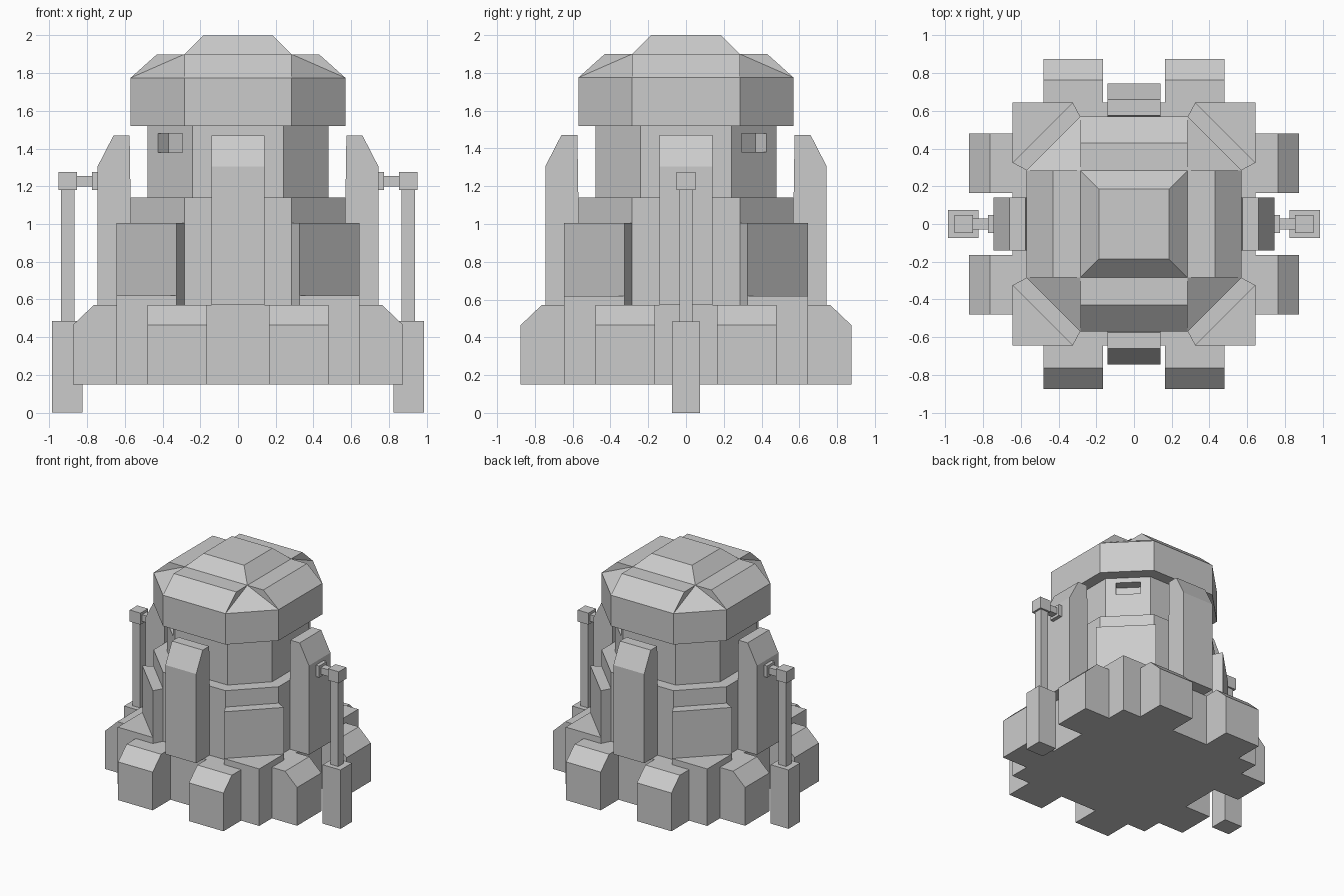
import bpy, bmesh
from math import pi
from mathutils import Matrix, Vector

if "Cube" in bpy.data.objects:
    bpy.data.objects.remove(bpy.data.objects["Cube"])


def finish(name, bm, turn=0.0):
    bmesh.ops.rotate(bm, verts=bm.verts, cent=(0, 0, 0), matrix=Matrix.Rotation(turn, 3, 'Z'))
    bmesh.ops.recalc_face_normals(bm, faces=bm.faces)
    me = bpy.data.meshes.new(name)
    bm.to_mesh(me)
    bm.free()
    ob = bpy.data.objects.new(name, me)
    bpy.context.collection.objects.link(ob)
    return ob


def extrude(name, pts, vec, turn=0.0):
    """Close a 3D outline and sweep it along vec."""
    bm = bmesh.new()
    f = bm.faces.new([bm.verts.new(p) for p in pts])
    new = bmesh.ops.extrude_face_region(bm, geom=[f])['geom']
    bmesh.ops.translate(bm, vec=vec, verts=[v for v in new if isinstance(v, bmesh.types.BMVert)])
    return finish(name, bm, turn)


def prism(name, plan, z0, z1, turn=0.0):
    return extrude(name, [(x, y, z0) for x, y in plan], (0, 0, z1 - z0), turn)


def box(name, x0, x1, hy, z0, z1, turn=0.0):
    return prism(name, [(x0, -hy), (x1, -hy), (x1, hy), (x0, hy)], z0, z1, turn)


def side_profile(name, prof, y0, y1, turn=0.0):
    """Outline in x (outward) and z, swept along y."""
    return extrude(name, [(x, y0, z) for x, z in prof], (0, y1 - y0, 0), turn)


def octagon(r, h):
    return [(r, -h), (r, h), (h, r), (-h, r), (-r, h), (-r, -h), (-h, -r), (h, -r)]


# base and stepped body
box("base", -0.645, 0.645, 0.645, 0.15, 0.57)
prism("lower_body", octagon(0.57, 0.285), 0.57, 1.14)
neck = prism("neck", octagon(0.48, 0.24), 1.14, 1.52)

# viewing slots cut in two opposite diagonal neck faces
for i, turn in enumerate((pi / 4, pi * 5 / 4)):
    cutter = box(f"slot_cutter_{i}", 0.43, 0.60, 0.092, 1.38, 1.48, turn)
    cutter.hide_render = True
    cutter.hide_set(True)
    mod = neck.modifiers.new("slot", 'BOOLEAN')
    mod.object = cutter
    mod.operation = 'DIFFERENCE'
    mod.solver = 'EXACT'

# head
prism("head", octagon(0.57, 0.285), 1.52, 1.775)
bm = bmesh.new()
for x, y in octagon(0.57, 0.285):
    bm.verts.new((x, y, 1.775))
for x in (-0.285, 0.285):
    for y in (-0.285, 0.285):
        bm.verts.new((x, y, 1.9))
bmesh.ops.convex_hull(bm, input=bm.verts)
finish("head_corner_slopes", bm)
ridge = [(0.57, 1.775), (0.43, 1.9), (-0.43, 1.9), (-0.57, 1.775)]
for name, turn in (("head_ridge_x", 0), ("head_ridge_y", pi / 2)):
    side_profile(name, ridge, -0.285, 0.285, turn)

# top cap
bm = bmesh.new()
for r, z in ((0.285, 1.9), (0.185, 2.0)):
    for sx in (-1, 1):
        for sy in (-1, 1):
            bm.verts.new((sx * r, sy * r, z))
bmesh.ops.convex_hull(bm, input=bm.verts)
finish("top_cap", bm)

# parts repeated on four sides
fin = [(0.57, 0.57), (0.745, 0.57), (0.745, 1.305), (0.66, 1.47), (0.575, 1.47), (0.57, 1.14)]
block = [(0.645, 0.15), (0.875, 0.15), (0.875, 0.465), (0.765, 0.57), (0.645, 0.57)]
for i in range(4):
    t = i * pi / 2
    side_profile(f"fin_{i}", fin, -0.14, 0.14, t)
    side_profile(f"foot_block_{i}_a", block, 0.165, 0.48, t)
    side_profile(f"foot_block_{i}_b", block, -0.48, -0.165, t)
    prism(f"corner_step_{i}", [(0.645, 0.325), (0.645, 0.645), (0.325, 0.645)], 0.57, 0.62, t)
    prism(f"corner_panel_{i}",
          [(0.57, 0.285), (0.645, 0.325), (0.325, 0.645), (0.285, 0.57)], 0.57, 1.005, t)

# side posts
for side, t in (("right", 0), ("left", pi)):
    box(f"{side}_post_foot", 0.825, 0.987, 0.075, 0, 0.485, t)
    box(f"{side}_post", 0.868, 0.938, 0.035, 0.485, 1.18, t)
    box(f"{side}_post_head", 0.855, 0.953, 0.049, 1.18, 1.275, t)
    box(f"{side}_post_arm", 0.77, 0.86, 0.029, 1.2, 1.255, t)
    box(f"{side}_post_collar", 0.74, 0.775, 0.049, 1.18, 1.275, t)
